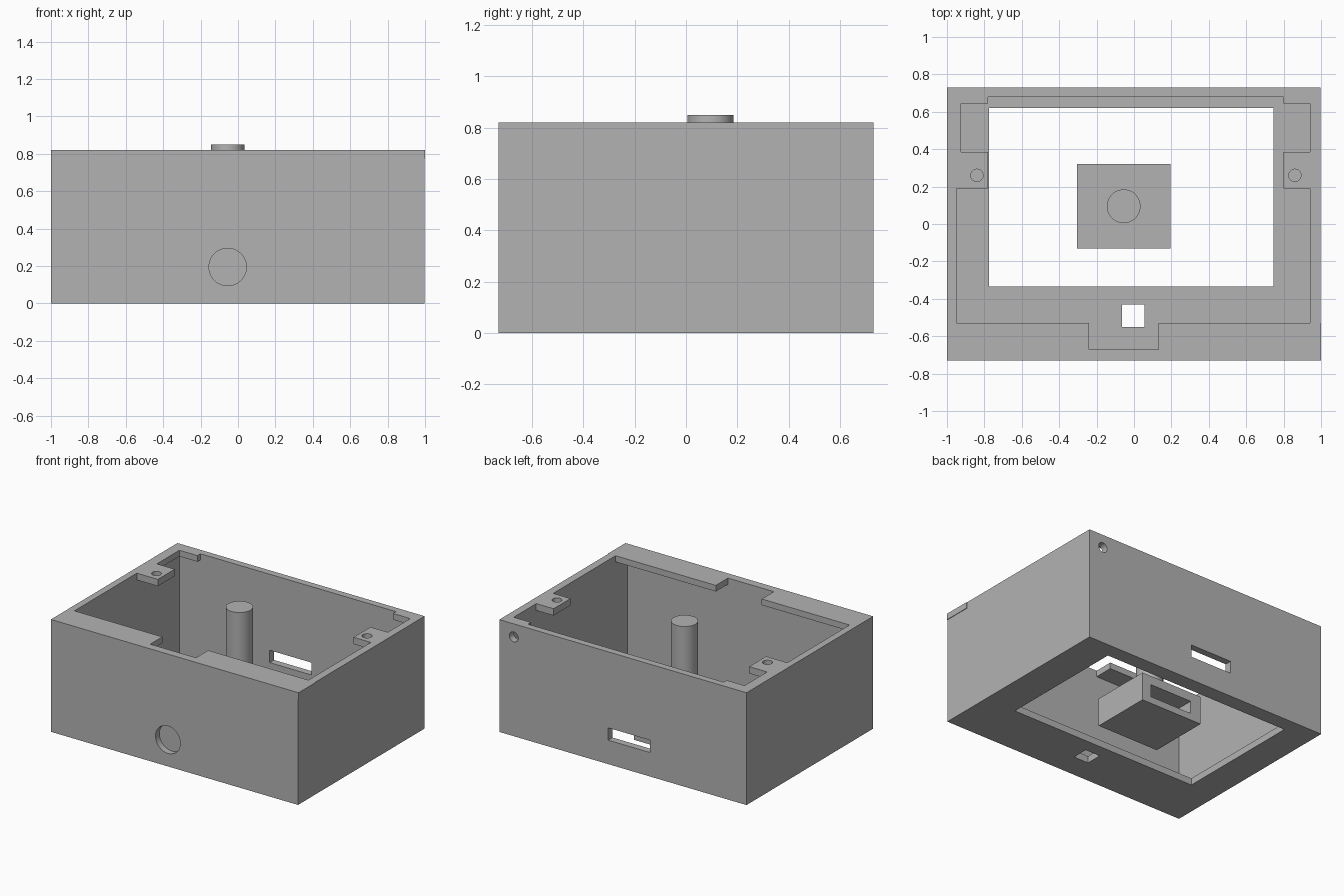
import bpy
import bmesh
from mathutils import Matrix

default = bpy.data.objects.get("Cube")
if default:
    bpy.data.objects.remove(default, do_unlink=True)

# One plain grey for the whole model
grey = bpy.data.materials.new("plain grey")
grey.use_nodes = True
GREY = (0.45, 0.45, 0.45, 1)
grey.diffuse_color = GREY
grey.node_tree.nodes["Principled BSDF"].inputs["Base Color"].default_value = GREY


def finish(name, bm):
    mesh = bpy.data.meshes.new(name)
    bm.to_mesh(mesh)
    bm.free()
    mesh.materials.append(grey)
    obj = bpy.data.objects.new(name, mesh)
    bpy.context.collection.objects.link(obj)
    return obj


def box(name, xs, ys, zs):
    """Box spanning the given (low, high) ranges."""
    bm = bmesh.new()
    bmesh.ops.create_cube(bm, size=1)
    spans = (xs, ys, zs)
    for v in bm.verts:
        v.co = [lo + (hi - lo) * (c + 0.5) for (lo, hi), c in zip(spans, v.co)]
    return finish(name, bm)


def cylinder(name, center, radius, length, axis="Z"):
    bm = bmesh.new()
    turn = Matrix.Rotation(1.5707963, 4, "X") if axis == "Y" else Matrix()
    bmesh.ops.create_cone(bm, cap_ends=True, segments=48, radius1=radius, radius2=radius,
                          depth=length, matrix=Matrix.Translation(center) @ turn)
    return finish(name, bm)


def select_only(obj):
    bpy.ops.object.select_all(action="DESELECT")
    obj.select_set(True)
    bpy.context.view_layer.objects.active = obj


def cut(target, *cutters):
    """Subtract the cutters from the target and discard them."""
    select_only(target)
    for c in cutters:
        c.hide_render = True
        mod = target.modifiers.new("cut", "BOOLEAN")
        mod.operation = "DIFFERENCE"
        mod.solver = "EXACT"
        mod.object = c
        bpy.ops.object.modifier_apply(modifier=mod.name)
        bpy.data.objects.remove(c, do_unlink=True)


def smooth(obj):
    select_only(obj)
    bpy.ops.object.shade_smooth_by_angle()


TOP = 0.82
SIDE = 0.996
IN_L, IN_R, IN_F, IN_B = -0.95, 0.94, -0.67, 0.68
LIP = (0.775, TOP)

# Open-topped case with floor window, cable hole, ports and dial recess
case = box("case_shell", (-1, SIDE), (-0.73, 0.73), (0, TOP))
cut(case,
    box("cavity", (IN_L, IN_R), (IN_F, IN_B), (0.05, 1)),
    box("floor_window", (-0.775, 0.745), (-0.335, 0.62), (-0.1, 0.1)),
    box("cable_hole", (-0.065, 0.055), (-0.55, -0.43), (-0.1, 0.1)),
    box("port", (-0.22, 0.117), (0.6, 0.8), (0.175, 0.265)),
    cylinder("round_port", (0.88, 0.7, 0.725), 0.036, 0.2, "Y"),
    cylinder("dial_recess", (-0.055, -0.735, 0.195), 0.1, 0.1, "Y"))
smooth(case)

# Front lip, open in the middle, with a sliver past the side wall
box("front_lip_right", (IN_L, -0.24), (IN_F, -0.53), LIP)
box("front_lip_left", (0.13, IN_R), (IN_F, -0.53), LIP)
box("lip_end", (SIDE, 1), (-0.73, -0.53), LIP)

# Rear corner lips
box("rear_lip_right", (IN_L, -0.78), (0.645, IN_B), LIP)
box("rear_lip_left", (0.80, IN_R), (0.645, IN_B), LIP)
box("side_lip", (IN_L, -0.925), (0.385, 0.645), LIP)

# Screw tabs
for name, xs, hole_x in (("screw_tab_right", (IN_L, -0.78), -0.84),
                         ("screw_tab_left", (0.80, IN_R), 0.86)):
    tab = box(name, xs, (0.19, 0.385), (0.77, TOP))
    cut(tab, cylinder("screw_hole", (hole_x, 0.26, 0.8), 0.033, 0.3))
    smooth(tab)

# Central block with a rear pocket, carrying the round post
block = box("center_block", (-0.305, 0.195), (-0.13, 0.32), (0, 0.207))
cut(block, box("pocket", (-0.22, 0.12), (-0.08, 0.4), (0.05, 0.142)))
post = cylinder("post", (-0.055, 0.095, 0.5285), 0.09, 0.643)
smooth(post)
